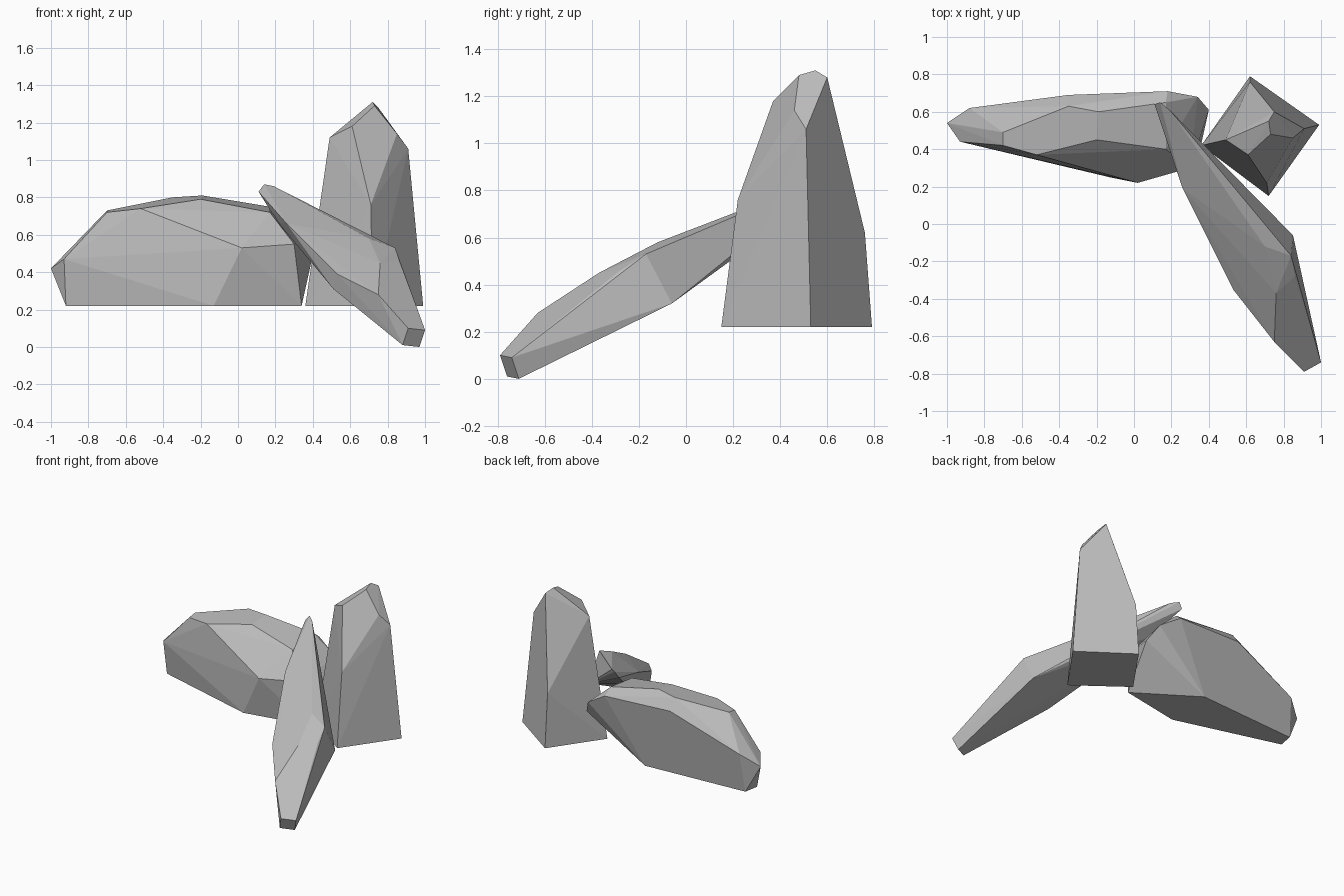
import bpy
import bmesh
from math import radians

# Remove the default cube
default_cube = bpy.data.objects.get("Cube")
if default_cube:
    bpy.data.objects.remove(default_cube, do_unlink=True)

# Single stone colour
stone = bpy.data.materials.new("stone_grey")
stone.use_nodes = True
colour = (.5, .5, .5, 1)
stone.diffuse_color = colour
stone.node_tree.nodes["Principled BSDF"].inputs["Base Color"].default_value = colour

BED = .22  # height of the flat underside shared by the two larger rocks


def flat_ring(outline, height=BED):
    """Turn a plan outline into corners at one height."""
    return [(x, y, height) for x, y in outline]


def chiselled_rock(name, corners):
    """Wrap a faceted, flat-shaded rock around its chipped corners."""
    bm = bmesh.new()
    for corner in corners:
        bm.verts.new(corner)
    hull = bmesh.ops.convex_hull(bm, input=bm.verts[:])
    leftovers = {v for v in hull["geom_interior"] + hull["geom_unused"]
                 if isinstance(v, bmesh.types.BMVert)}
    bmesh.ops.delete(bm, geom=list(leftovers), context='VERTS')
    # Merge nearly coplanar triangles into broad facets
    bmesh.ops.dissolve_limit(bm, angle_limit=radians(2),
                             verts=bm.verts[:], edges=bm.edges[:])
    bmesh.ops.recalc_face_normals(bm, faces=bm.faces[:])
    mesh = bpy.data.meshes.new(name)
    bm.to_mesh(mesh)
    bm.free()
    mesh.materials.append(stone)
    rock = bpy.data.objects.new(name, mesh)
    bpy.context.collection.objects.link(rock)
    return rock


# Upright rock: four-sided foot, tapering to a chipped peak
foot = flat_ring([(.62, .79), (.99, .53), (.72, .15), (.36, .42)])
shoulders = [(.71, .22, .76), (.62, .76, .62), (.49, .45, 1.12),
             (.61, .37, 1.18), (.91, .51, 1.06), (.85, .46, 1.14)]
peak = [(.72, .55, 1.31), (.75, .6, 1.28), (.73, .48, 1.29)]
chiselled_rock("upright_rock", foot + shoulders + peak)

# Long boulder: flat bed, bulging flanks, sloped crown
bed = flat_ring([(-.92, .47), (-.9, .58), (-.1, .63),
                 (.34, .34), (-.13, .25), (-.47, .35)])
flanks = [(-1, .54, .42), (-.93, .44, .47), (.02, .22, .53), (.3, .3, .55),
          (.4, .61, .49), (.34, .68, .6), (-.88, .62, .51)]
crown = [(-.7, .42, .72), (-.52, .37, .74), (-.2, .45, .79), (.17, .4, .72),
         (-.7, .49, .73), (-.35, .63, .8), (-.19, .6, .81), (.17, .65, .75),
         (-.35, .69, .72), (.18, .71, .7)]
chiselled_rock("long_boulder", bed + flanks + crown)

# Leaning slab: narrow toe on the ground, blade rising to the back
toe = [(.91, -.79, .1), (1, -.74, .09), (.97, -.71, 0), (.88, -.76, .01)]
near_edge = [(.75, -.63, .28), (.53, -.35, .39), (.26, .19, .66)]
far_edge = [(.76, -.37, .45), (.86, -.28, .46), (.84, -.17, .53),
            (.7, -.12, .58)]
underside = [(.85, -.06, .32), (.51, -.3, .31), (.21, .42, .67)]
tip = [(.11, .64, .83), (.14, .65, .87), (.19, .61, .86)]
chiselled_rock("leaning_slab", toe + near_edge + far_edge + underside + tip)
